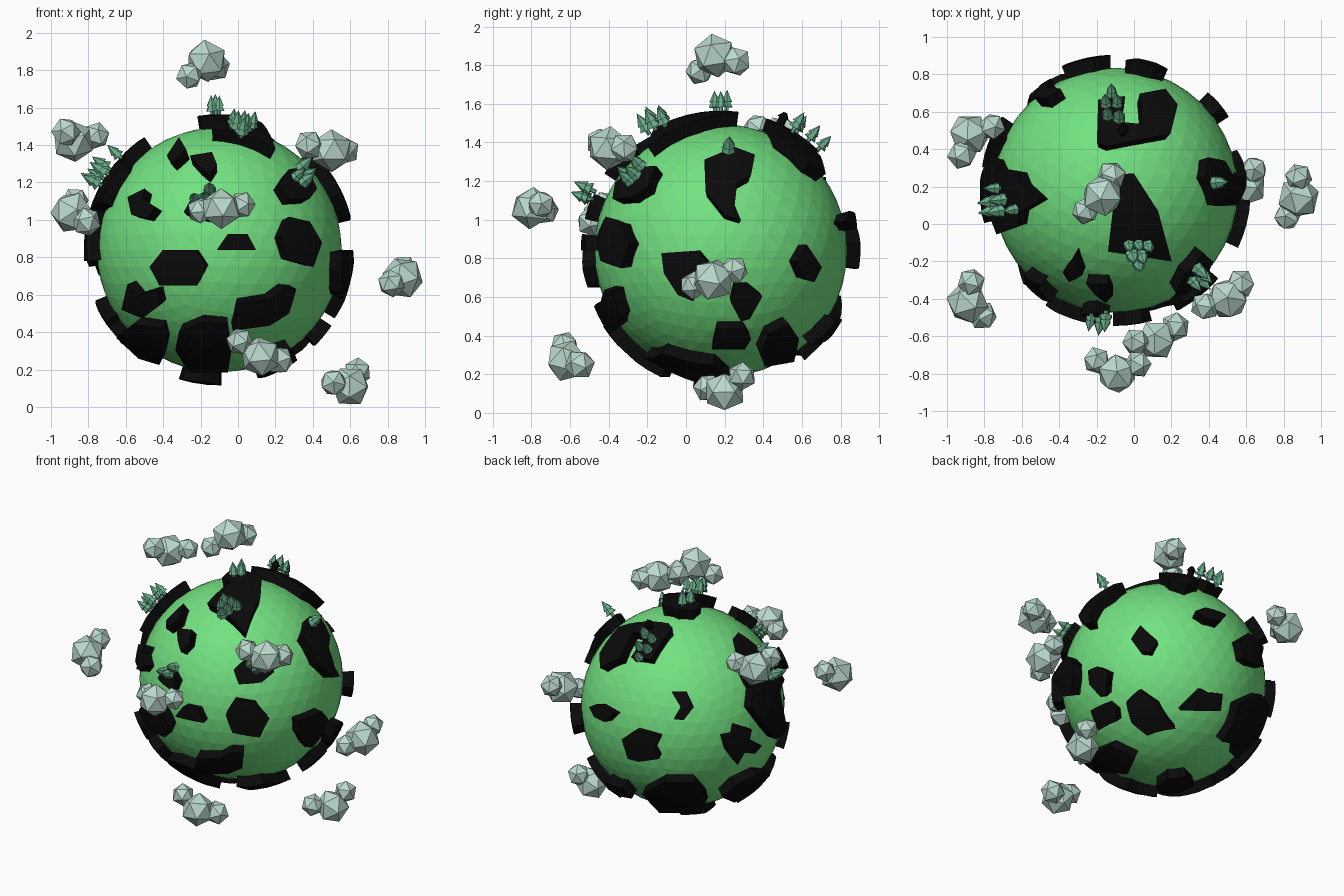
import bpy, bmesh, math, random
from mathutils import Vector, Matrix

if "Cube" in bpy.data.objects:
    bpy.data.objects.remove(bpy.data.objects["Cube"])

random.seed(4)
C = Vector((-0.10, 0.18, 0.84))      # globe centre
R, R_OUT = 0.655, 0.725              # sea radius, land radius


def material(name, rgb):
    m = bpy.data.materials.new(name)
    m.diffuse_color = (*rgb, 1)
    m.use_nodes = True
    m.node_tree.nodes["Principled BSDF"].inputs["Base Color"].default_value = m.diffuse_color
    return m


GREEN = material("sea green", (0.17, 0.76, 0.22))
BLACK = material("land black", (0.003, 0.003, 0.003))
LEAF = material("tree green", (0.14, 0.42, 0.25))
CLOUD = material("cloud pale", (0.50, 0.70, 0.62))


def finish(bm, name, mat):
    me = bpy.data.meshes.new(name)
    bm.to_mesh(me)
    bm.free()
    me.materials.append(mat)
    ob = bpy.data.objects.new(name, me)
    bpy.context.collection.objects.link(ob)
    return ob


# Globe
bm = bmesh.new()
bmesh.ops.create_icosphere(bm, subdivisions=4, radius=R, matrix=Matrix.Translation(C))
finish(bm, "globe", GREEN)


# Land plates: an outline drawn on the globe as seen from one side
# (hundredths of the globe radius), wrapped on the sphere and extruded outward
def axes(az, el):
    a, e = math.radians(az), math.radians(el)
    h = Vector((math.sin(a), -math.cos(a), 0))
    right = Vector((math.cos(a), math.sin(a), 0))
    cam = h * math.cos(e) + Vector((0, 0, math.sin(e)))
    return right, cam.cross(right), cam


def land(name, view, pts):
    right, up, cam = axes(*view)
    bm = bmesh.new()
    bm.faces.new([bm.verts.new((x / 100, y / 100, 0)) for x, y in pts])
    bmesh.ops.triangulate(bm, faces=bm.faces[:])
    bmesh.ops.subdivide_edges(bm, edges=bm.edges[:], cuts=2, use_grid_fill=True)
    k = R_OUT / R
    for v in bm.verts:
        x, y = v.co.x, v.co.y
        d = right * x + up * y + cam * math.sqrt(max(0, k * k - x * x - y * y))
        v.co = d.normalized() * (R - 0.02)
    ext = bmesh.ops.extrude_face_region(bm, geom=bm.faces[:])
    for v in ext["geom"]:
        if isinstance(v, bmesh.types.BMVert):
            v.co = v.co.normalized() * R_OUT
    bmesh.ops.recalc_face_normals(bm, faces=bm.faces[:])
    bmesh.ops.translate(bm, verts=bm.verts[:], vec=C)
    finish(bm, name, BLACK)


FRONT, RIGHT, TOP, BELOW = (0, 0), (90, 0), (0, 90), (0, -90)
BACK_LEFT, BACK_RIGHT = (215, 25), (145, -35)

# front plates
land("land_front_hexagon", FRONT, [(-46, 0), (-19, 0), (-10, -14), (-18, -29), (-49, -29), (-57, -14)])
land("land_front_bar", FRONT, [(7, 13), (23, 13), (30, 0), (-2, 0)])
land("land_front_right", FRONT, [(57, 27), (74, 23), (84, 6), (77, -14), (56, -8), (50, 11)])
land("land_front_grove", FRONT, [(-29, 31), (-24, 40), (-16, 45), (-5, 36), (-8, 25), (-20, 28)])
land("land_front_islet_a", FRONT, [(-43, 77), (-33, 92), (-27, 82), (-38, 72)])
land("land_front_islet_b", FRONT, [(-24, 77), (-6, 80), (-2, 70), (-8, 61), (-16, 68)])
land("land_front_islet_c", FRONT, [(-75, 43), (-61, 50), (-63, 42), (-52, 35), (-59, 26), (-72, 29)])
land("land_front_left", FRONT, [(-75, -28), (-67, -38), (-51, -33), (-48, -45), (-63, -56), (-80, -49)])
land("land_front_low_right", FRONT, [(16, -44), (41, -40), (53, -31), (63, -32), (57, -52), (41, -62), (11, -66)])
land("land_front_low", FRONT, [(-33, -67), (-14, -59), (7, -61), (10, -82), (7, -100), (-25, -100), (-36, -82)])
land("land_front_low_left", FRONT, [(-84, -72), (-70, -61), (-48, -64), (-45, -77), (-49, -94), (-66, -89)])
land("land_front_upper_right", FRONT, [(49, 54), (57, 66), (72, 67), (80, 50), (74, 42), (57, 41)])
# top plates
land("land_top", TOP, [(5, 13), (15, 14), (35, -17), (46, -58), (-6, -50), (-2, -16), (-15, -12), (-18, 5), (-5, 14)])
land("land_top_back", TOP, [(-15, 39), (-14, 74), (8, 77), (4, 56), (22, 54), (20, 79), (41, 83),
                            (51, 70), (45, 46), (12, 40), (-8, 36)])
land("land_top_left", TOP, [(-105, 12), (-93, 18), (-80, 16), (-76, 6), (-61, -8), (-78, -18),
                            (-80, -30), (-97, -36), (-107, -10)])
# right plates
land("land_right_upper", RIGHT, [(-13, 72), (11, 82), (27, 76), (24, 60), (13, 54), (11, 36), (16, 24), (3, 28), (-12, 47)])
land("land_right_mid", RIGHT, [(-47, -2), (-18, 0), (-8, -12), (-12, -28), (-22, -40), (-34, -35), (-45, -18)])
land("land_right_islet_a", RIGHT, [(11, -28), (23, -28), (33, -36), (23, -54), (16, -56), (8, -41)])
land("land_right_islet_b", RIGHT, [(-7, -78), (-3, -62), (19, -62), (24, -70), (19, -78)])
land("land_right_back", RIGHT, [(60, -9), (68, 5), (80, -13), (74, -25), (66, -23)])
land("land_right_low", RIGHT, [(31, -82), (38, -66), (54, -58), (62, -70), (58, -88), (35, -92)])
# back and left plates
land("land_back_upper", BACK_LEFT, [(-11, 13), (4, 13), (11, -2), (1, -15), (-9, -14), (-2, -2)])
land("land_back_mid", BACK_LEFT, [(-60, -34), (-47, -25), (-22, -32), (-28, -44), (-23, -53), (-43, -56), (-54, -53)])
land("land_back_right", BACK_LEFT, [(-92, -2), (-84, 1), (-68, -8), (-77, -17), (-87, -12)])
land("land_left_mid", BACK_LEFT, [(41, -32), (52, -30), (54, -20), (68, -24), (66, -34), (78, -40),
                                  (71, -48), (61, -47), (54, -59), (45, -47)])
land("land_back_low", BACK_LEFT, [(-40, -88), (-18, -76), (12, -76), (25, -91), (17, -106), (-23, -106)])
land("land_left_low", BACK_LEFT, [(39, -91), (51, -79), (73, -68), (86, -69), (71, -86), (51, -96)])
land("land_left_front", BACK_LEFT, [(69, 18), (82, 28), (95, 18), (98, 0), (103, -25), (92, -34), (82, -22), (67, -2)])
land("land_back_islet", BACK_RIGHT, [(9, -15), (29, 7), (37, 3), (51, 2), (50, -15)])
# underside plates
land("land_under_right", BACK_RIGHT, [(-75, -69), (-55, -56), (-31, -66), (-36, -84), (-65, -86)])
land("land_bottom", BELOW, [(-33, -8), (-12, -20), (2, -8), (0, 12), (-14, 22), (-30, 14)])


# Trees: trunk and two stacked cones standing radially on the land
def cone(bm, d, r0, r1, base, top, sides=6):
    m = Matrix.Translation(C + d * (base + top) / 2) @ d.to_track_quat('Z', 'Y').to_matrix().to_4x4()
    bmesh.ops.create_cone(bm, cap_ends=True, segments=sides, radius1=r0, radius2=r1,
                          depth=top - base, matrix=m)


def grove(name, dirs):
    bm = bmesh.new()
    for d in dirs:
        d = Vector(d).normalized()
        s = random.uniform(0.85, 1.1)
        cone(bm, d, 0.012, 0.012, R_OUT - 0.01, R_OUT + 0.03 * s)
        cone(bm, d, 0.037 * s, 0.012, R_OUT + 0.02 * s, R_OUT + 0.065 * s)
        cone(bm, d, 0.032 * s, 0, R_OUT + 0.05 * s, R_OUT + 0.115 * s)
    finish(bm, name, LEAF)


grove("trees_top", [(-.04, -.03, .75), (0, 0, .75), (-.02, .03, .75)])
grove("trees_front_top", [(.07, -.28, .65), (.12, -.28, .65), (.17, -.29, .65),
                          (.09, -.34, .65), (.14, -.35, .65), (.12, -.38, .62)])
grove("trees_back", [(-.04, .40, .63), (.02, .38, .63), (-.05, .46, .58), (.01, .46, .58), (-.02, .52, .54)])
grove("trees_left", [(-.65, .01, .40), (-.65, -.06, .36), (-.62, -.11, .42), (-.60, -.05, .44),
                     (-.66, -.11, .36), (-.47, -.09, .44)])
grove("trees_right", [(.40, -.47, .38), (.45, -.43, .38), (.46, -.48, .37), (.42, -.40, .42)])
grove("tree_right_single", [(.53, .04, .52)])
grove("trees_front", [(-.13, -.68, .27), (-.08, -.69, .27), (-.05, -.66, .31)])

# Tiny black hut among the back trees
bm = bmesh.new()
hut = Vector((.04, .31, .66)).normalized()
cone(bm, hut, 0.022, 0.022, R_OUT - 0.01, R_OUT + 0.04, 8)
cone(bm, hut, 0.032, 0.01, R_OUT + 0.035, R_OUT + 0.065, 8)
finish(bm, "hut", BLACK)

# Clouds: one large and two small faceted puffs each
clouds = {
    "top": [(-.17, .15, 1.85, .115), (-.12, .26, 1.82, .08), (-.26, .07, 1.77, .075)],
    "back_left": [(-.88, .48, 1.42, .115), (-.76, .52, 1.45, .075), (-.92, .37, 1.47, .08)],
    "front_right": [(.50, -.40, 1.37, .115), (.38, -.44, 1.40, .08), (.57, -.32, 1.37, .08)],
    "front_left": [(-.89, -.42, 1.04, .115), (-.87, -.31, 1.10, .075), (-.81, -.49, .99, .08)],
    "front": [(-.09, -.80, 1.06, .11), (-.20, -.73, 1.05, .075), (.02, -.75, 1.08, .075)],
    "right": [(.88, .14, .69, .115), (.88, .25, .74, .075), (.82, .04, .66, .075)],
    "front_low": [(.12, -.62, .27, .11), (.01, -.63, .35, .075), (.22, -.55, .25, .08)],
    "right_low": [(.60, .20, .11, .11), (.64, .29, .19, .075), (.51, .11, .13, .075)],
}
for key, puffs in clouds.items():
    bm = bmesh.new()
    for x, y, z, r in puffs:
        rot = Matrix.Rotation(random.uniform(0, 6), 4, (random.random(), random.random(), 1))
        bmesh.ops.create_icosphere(bm, subdivisions=1, radius=r, matrix=Matrix.Translation((x, y, z)) @ rot)
    finish(bm, "cloud_" + key, CLOUD)
